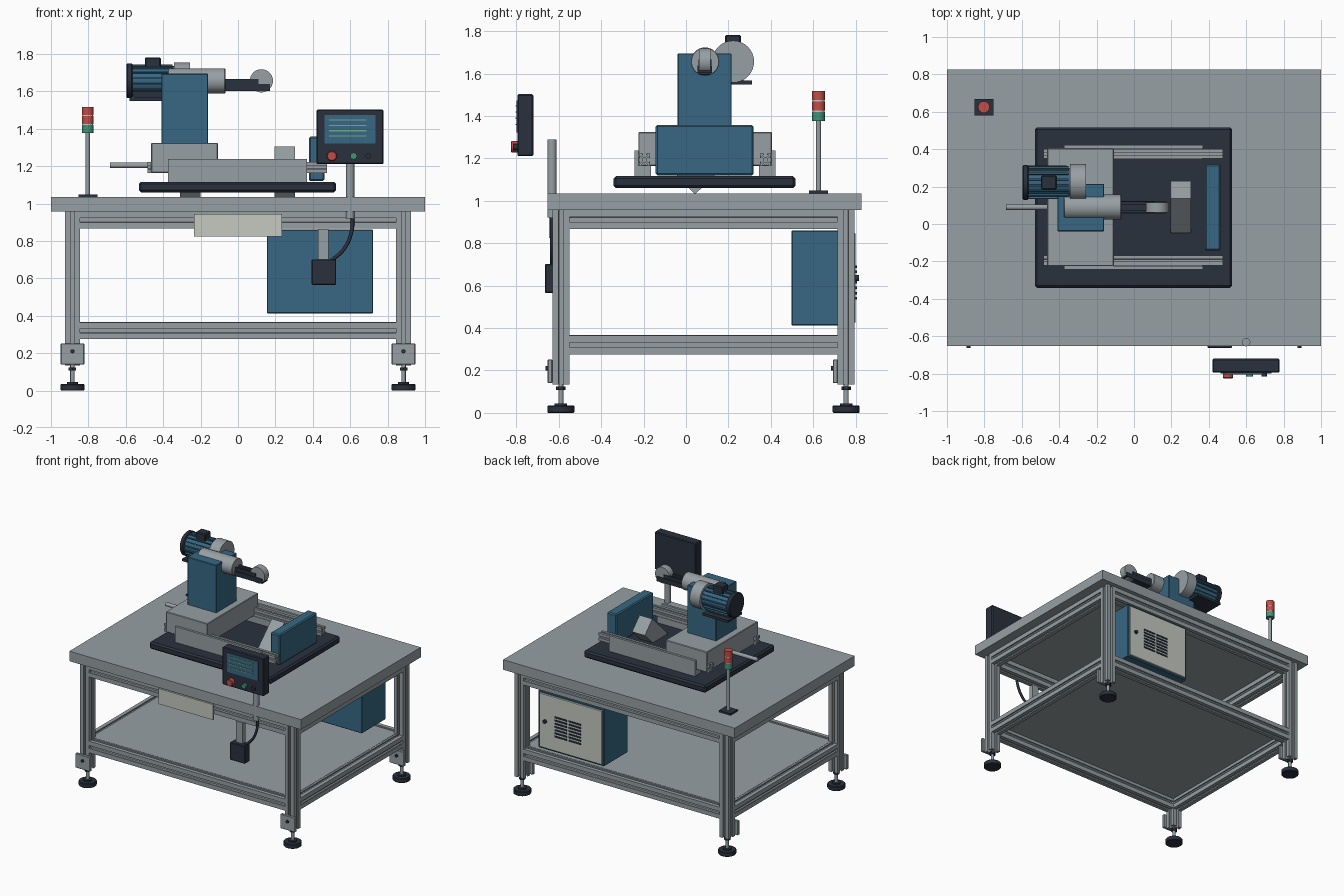
import bpy, bmesh, math
from mathutils import Vector

cube = bpy.data.objects.get("Cube")
if cube:
    bpy.data.objects.remove(cube, do_unlink=True)


def material(name, r, g, b):
    m = bpy.data.materials.new(name)
    m.use_nodes = True
    m.diffuse_color = (r, g, b, 1)
    m.node_tree.nodes["Principled BSDF"].inputs["Base Color"].default_value = (r, g, b, 1)
    return m


steel = material("steel grey", .31, .35, .37)
blue = material("machine blue", .038, .137, .225)
dark = material("dark navy", .023, .031, .048)
cream = material("pale grey", .56, .59, .53)
red = material("signal red", .54, .075, .065)
green = material("signal green", .05, .3, .19)
lime = material("display green", .17, .42, .24)


def finish(ob, name, mat, bevel=0):
    ob.name = ob.data.name = name
    ob.data.materials.append(mat)
    if bevel:
        mod = ob.modifiers.new("Bevel", "BEVEL")
        mod.width = bevel
        mod.segments = 1
    return ob


def box(name, mat, x, y, z, bevel=0):
    """Box from (low, high) pairs on each axis."""
    bpy.ops.mesh.primitive_cube_add(size=1)
    ob = bpy.context.object
    for v in ob.data.vertices:
        v.co = [lo + (hi - lo) * (c + .5) for c, (lo, hi) in zip(v.co, (x, y, z))]
    return finish(ob, name, mat, bevel)


def cyl(name, mat, axis, span, a, b, r, sides=32, bevel=0):
    """Cylinder along an axis; a, b locate it on the two other axes in order."""
    mid = (span[0] + span[1]) / 2
    loc = {"x": (mid, a, b), "y": (a, mid, b), "z": (a, b, mid)}[axis]
    rot = {"x": (0, math.pi / 2, 0), "y": (math.pi / 2, 0, 0), "z": (0, 0, 0)}[axis]
    bpy.ops.mesh.primitive_cylinder_add(vertices=sides, radius=r, depth=span[1] - span[0],
                                        location=loc, rotation=rot)
    bpy.ops.object.shade_smooth_by_angle(angle=math.radians(35))
    return finish(bpy.context.object, name, mat, bevel)


SLOT = [(.5, .5), (.13, .5), (.13, .4), (.27, .4), (.12, .22),
        (-.12, .22), (-.27, .4), (-.13, .4), (-.13, .5)]


def slot_bar(name, axis, span, a, b, wide, high):
    """Extruded aluminium bar with an undercut slot on each side."""
    bm = bmesh.new()
    ring = []
    for turn in range(4):
        for u, v in SLOT:
            for _ in range(turn):
                u, v = -v, u
            p, q = a + u * wide, b + v * high
            co = {"x": (span[0], p, q), "y": (p, span[0], q), "z": (p, q, span[0])}[axis]
            ring.append(bm.verts.new(co))
    face = bm.faces.new(ring)
    out = bmesh.ops.extrude_face_region(bm, geom=[face])
    move = Vector([span[1] - span[0] if axis == c else 0 for c in "xyz"])
    bmesh.ops.translate(bm, vec=move, verts=[e for e in out["geom"] if isinstance(e, bmesh.types.BMVert)])
    bmesh.ops.recalc_face_normals(bm, faces=bm.faces)
    mesh = bpy.data.meshes.new(name)
    bm.to_mesh(mesh)
    bm.free()
    ob = bpy.data.objects.new(name, mesh)
    bpy.context.collection.objects.link(ob)
    return finish(ob, name, steel)


# Table frame
LEG_X, FRONT, BACK = .885, -.59, .755
box("table_top", steel, (-1, 1), (-.652, .827), (.957, 1.035))
box("lower_shelf", steel, (-.86, .86), (-.57, .735), (.355, .367))
for x in (-LEG_X, LEG_X):
    for y in (FRONT, BACK):
        slot_bar("leg", "z", (.133, .957), x, y, .08, .08)
        cyl("foot_pad", dark, "z", (0, .035), x, y, .064, 32, .004)
        cyl("foot_collar", dark, "z", (.03, .045), x, y, .03)
        cyl("foot_rod", steel, "z", (.035, .14), x, y, .012, 16)
        cyl("foot_nut", dark, "z", (.108, .124), x, y, .023, 6)
        box("foot_bracket", steel, (x - .063, x + .063), (y - .062, y - .04), (.14, .252), .003)
        cyl("bracket_bolt", dark, "y", (y - .072, y - .06), x, .21, .011, 12)
for z in (.32, .911):
    for y in (FRONT, BACK):
        slot_bar("long_rail", "x", (-.845, .845), y, z, .08, .09)
    for x in (-LEG_X, LEG_X):
        slot_bar("cross_rail", "y", (FRONT + .04, BACK - .04), x, z, .08, .09)

# Control cabinet under the table
box("cabinet", blue, (.155, .722), (.497, .79), (.412, .86), .004)
box("cabinet_door", cream, (.168, .709), (.785, .8), (.425, .847), .003)
cyl("door_lock", dark, "y", (.795, .815), .655, .636, .014, 16)
for row in range(7):
    z = .54 + row * .025
    for x in (.4, .52):
        box("vent_slot", dark, (x - .053, x + .053), (.797, .805), (z - .006, z + .006))

# Front tray plate, junction box and cable
box("front_plate", cream, (-.235, .235), (-.645, -.63), (.825, .945))
box("junction_bracket", steel, (.428, .485), (-.635, -.6), (.68, .865))
box("junction_box", dark, (.394, .524), (-.664, -.6), (.565, .702), .004)
curve = bpy.data.curves.new("cable", "CURVE")
curve.dimensions = "3D"
curve.bevel_depth = .01
curve.bevel_resolution = 2
path = [(.612, .94), (.607, .85), (.565, .755), (.5, .695)]
spline = curve.splines.new("BEZIER")
spline.bezier_points.add(len(path) - 1)
for p, (x, z) in zip(spline.bezier_points, path):
    p.co = (x, -.632, z)
    p.handle_left_type = p.handle_right_type = "AUTO"
cable = bpy.data.objects.new("cable", curve)
bpy.context.collection.objects.link(cable)
finish(cable, "cable", dark)

# Operator panel
cyl("panel_post", steel, "z", (.92, 1.29), .6, -.632, .022, 24)
box("panel_housing", dark, (.42, .778), (-.795, -.72), (1.21, 1.503), .006)
box("panel_screen", blue, (.463, .735), (-.8, -.79), (1.322, 1.472))
for i in range(4):
    z = 1.36 + i * .029
    box("screen_line", lime, (.487, .688), (-.804, -.798), (z - .003, z + .003))
cyl("stop_button", red, "y", (-.826, -.79), .502, 1.254, .027, 24, .004)
cyl("start_button", green, "y", (-.815, -.79), .618, 1.254, .018, 20)
cyl("select_button", dark, "y", (-.815, -.79), .696, 1.254, .014, 20)

# Signal tower
TX, TY = -.803, .625
box("tower_base", dark, (TX - .051, TX + .051), (TY - .044, TY + .044), (1.035, 1.048))
cyl("tower_pole", steel, "z", (1.048, 1.38), TX, TY, .012, 16)
for name, mat, z in (("green_lamp", green, 1.376), ("lower_red_lamp", red, 1.425), ("upper_red_lamp", red, 1.474)):
    cyl(name, mat, "z", (z, z + .043), TX, TY, .031, 24)
    if z < 1.46:
        cyl("lamp_ring", cream, "z", (z + .043, z + .049), TX, TY, .029, 24)

# Machine base
box("base_plate", dark, (-.53, .525), (-.342, .517), (1.06, 1.116), .012)
for x in (-.255, .25):
    block = box("tilted_block", steel, (-.055, .055), (-.13, .13), (-.066, .066))
    block.location = (x, .09, 1.168)
    block.rotation_euler.x = math.radians(44)

# Slide rails with side covers, mirrored about the machine centre line
MID = .09
for side in (-1, 1):
    def across(near, far):
        return sorted((MID + side * near, MID + side * far))
    slot_bar("slide_rail", "x", (-.485, .476), MID + side * .285, 1.193, .052, .058)
    box("rail_support", steel, (-.37, .365), across(.255, .32), (1.115, 1.166))
    box("side_cover", steel, (-.375, .37), across(.314, .332), (1.116, 1.238))
box("carriage", steel, (-.465, -.107), (-.225, .405), (1.165, 1.324), .004)
box("end_stop", blue, (.38, .462), (-.143, .318), (1.12, 1.357), .008)
cyl("drive_shaft", steel, "x", (-.685, -.15), MID, 1.204, .015, 16)

# Column and spindle
box("column", blue, (-.41, -.16), (-.04, .215), (1.32, 1.695), .004)
SZ = 1.656
cyl("spindle", steel, "x", (-.375, -.068), MID, SZ, .067, 32, .003)
for y in (MID - .022, MID + .022):
    box("arm_bar", dark, (-.07, .11), (y - .008, y + .008), (1.64, 1.666))
box("arm_tray", dark, (-.07, .17), (.055, .122), (1.602, 1.638))
cyl("grinding_wheel", steel, "y", (.062, .115), .125, SZ, .062, 32)

# Motor
MY = .222
cyl("motor_body", blue, "x", (-.57, -.34), MY, SZ, .078, 32)
for i in range(16):
    t = math.tau * (i + .5) / 16
    fin = box("motor_fin", blue, (-.115, .1), (.07, .088), (-.004, .004))
    fin.location = (-.45, MY, SZ)
    fin.rotation_euler.x = t
cyl("motor_fan_cover", dark, "x", (-.597, -.563), MY, SZ, .093, 32, .006)
cyl("motor_flange", steel, "x", (-.343, -.256), MY, SZ, .099, 32)
box("terminal_box", dark, (-.497, -.413), (MY - .037, MY + .037), (1.72, 1.782), .006)
box("motor_foot", dark, (-.58, -.36), (.14, .312), (1.548, 1.567))
box("motor_pedestal", dark, (-.56, -.38), (.17, .27), (1.56, 1.6))
